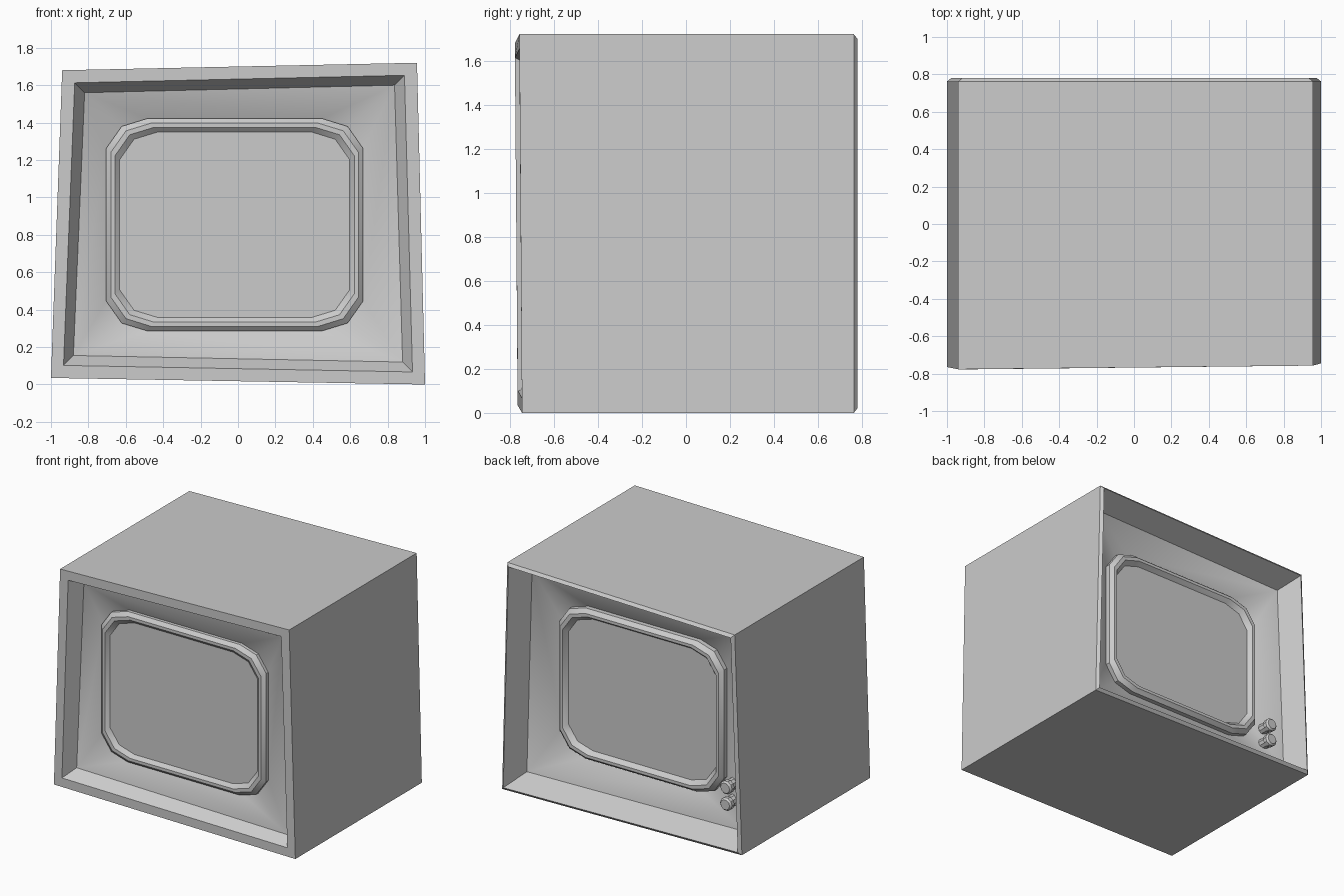
import bpy, bmesh, math
from mathutils import Vector

if "Cube" in bpy.data.objects:
    bpy.data.objects.remove(bpy.data.objects["Cube"])


def finish(bm, name, angle=30):
    bmesh.ops.recalc_face_normals(bm, faces=bm.faces)
    me = bpy.data.meshes.new(name)
    bm.to_mesh(me)
    bm.free()
    ob = bpy.data.objects.new(name, me)
    bpy.context.collection.objects.link(ob)
    bpy.ops.object.select_all(action='DESELECT')
    ob.select_set(True)
    bpy.context.view_layer.objects.active = ob
    bpy.ops.object.shade_smooth_by_angle(angle=math.radians(angle))
    return ob


def loft(rings, name, cap_end=False):
    """Skin equal-length closed rings."""
    bm = bmesh.new()
    loops = [[bm.verts.new(p) for p in r] for r in rings]
    for a, b in zip(loops, loops[1:]):
        n = len(a)
        for i in range(n):
            j = (i + 1) % n
            bm.faces.new((a[i], a[j], b[j], b[i]))
    if cap_end:
        bm.faces.new(loops[-1])
    return finish(bm, name)


# corner order: top left, top right, bottom right, bottom left (seen from front)
SX, SZ = (-1, 1, 1, -1), (1, 1, -1, -1)
OUTER = [(-.94, 1.68), (.957, 1.72), (1, 0), (-1, .035)]


def quad(inset, ys):
    return [(x - sx * inset, y, z - sz * inset)
            for (x, z), sx, sz, y in zip(OUTER, SX, SZ, ys)]


def rounded(cx, inset, y):
    """12-sided rounded rectangle, three points per corner."""
    hx, hz, cz = .687 - inset, .568 - inset, .854
    k = 1 - inset
    corner = [(0, .16), (.083, .042), (.22, 0)]
    pts = []
    for i, (sx, sz) in enumerate(zip(SX, SZ)):
        for dx, dz in (corner if i % 2 == 0 else corner[::-1]):
            pts.append((cx + sx * (hx - dx * k), y, cz + sz * (hz - dz * k)))
    return pts


# cabinet: skewed box, open rims and recess walls on both ends
front_edge = (-.777, -.757, -.745, -.765)
front_wall = quad(.067, front_edge)
front_back = quad(.12, [-.665] * 4)
rear_back = quad(.093, [.60] * 4)
rear_wall = quad(.022, [.78] * 4)
loft([front_back, front_wall, quad(0, front_edge), quad(0, [.762] * 4),
      rear_wall, rear_back], "cabinet")


# sloped panel from four-sided recess to the rounded opening
def panel(outer, inner, name):
    bm = bmesh.new()
    o = [bm.verts.new(p) for p in outer]
    n = [bm.verts.new(p) for p in inner]
    for i in range(4):
        a = n[3 * i:3 * i + 3]
        bm.faces.new((o[i], a[0], a[1]))
        bm.faces.new((o[i], a[1], a[2]))
        bm.faces.new((o[i], o[(i + 1) % 4], n[(3 * i + 3) % 12], a[2]))
    finish(bm, name)


# panel, bezel and screen for each end
def display(side, cx, outer, base, profile, screen_y):
    panel(outer, rounded(cx, 0, base), side + "_panel")
    loft([rounded(cx, i, y) for i, y in [(0, base)] + profile], side + "_bezel")
    bm = bmesh.new()
    bm.faces.new([bm.verts.new(p) for p in rounded(cx, profile[-1][0], screen_y)])
    ob = finish(bm, side + "_screen")
    if (ob.data.polygons[0].normal.y > 0) != (screen_y > 0):
        ob.data.flip_normals()


display("front", -.018, front_back, -.595,
        [(0, -.62), (.025, -.645), (.047, -.645), (.072, -.62)], -.62)
display("rear", -.005, rear_back, .50,
        [(0, .535), (.025, .565), (.047, .565), (.072, .53)], .53)

# two control knobs on the rear panel
for label, z in (("upper", .43), ("lower", .305)):
    rings = []
    for y, r in ((.53, .042), (.59, .042), (.592, .05), (.622, .05), (.635, .038)):
        rings.append([(-.77 + r * math.cos(t * math.tau / 10), y,
                       z + r * math.sin(t * math.tau / 10)) for t in range(10)])
    loft(rings, label + "_knob", cap_end=True)
